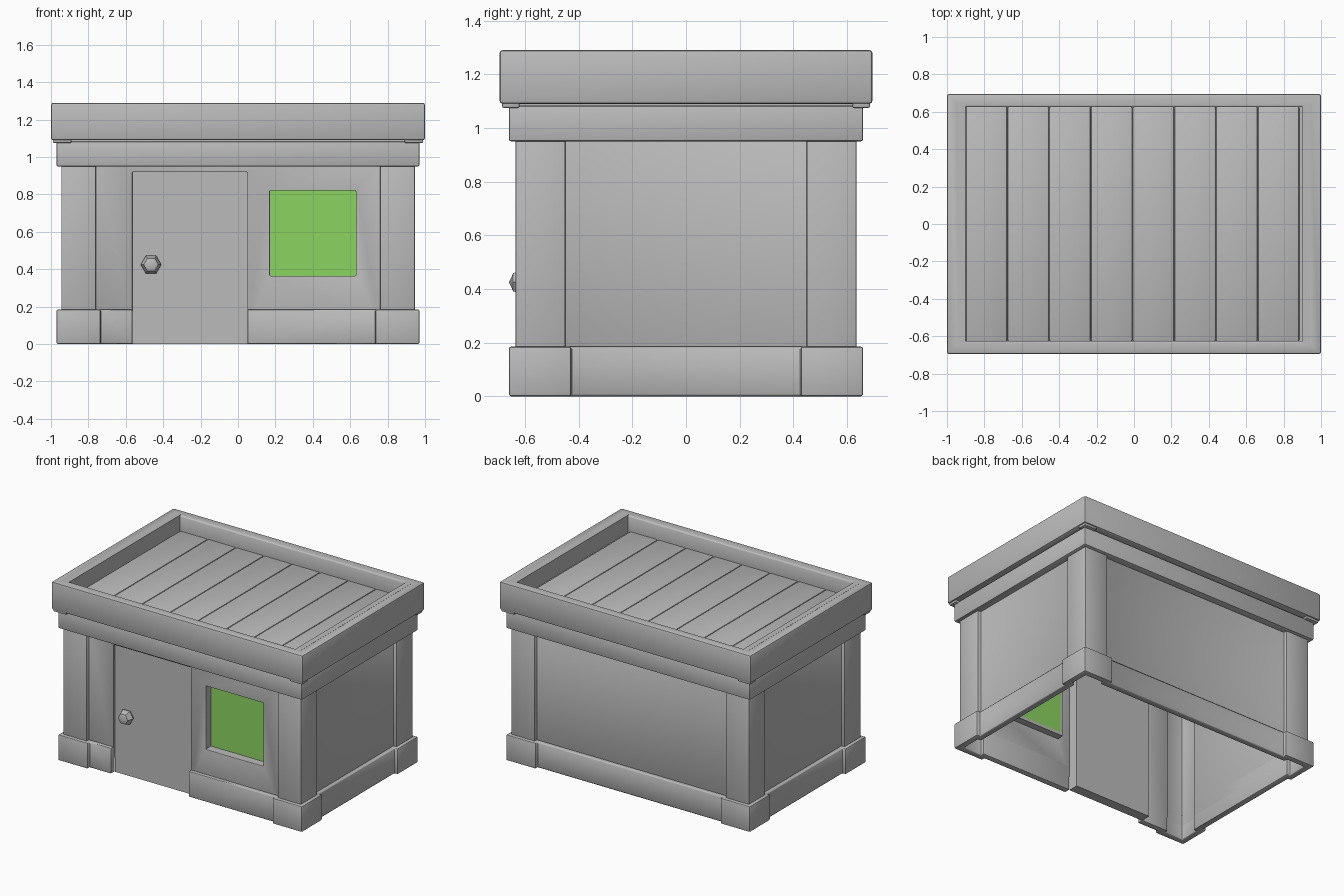
import bpy, bmesh, math
from mathutils import Matrix

if "Cube" in bpy.data.objects:
    bpy.data.objects.remove(bpy.data.objects["Cube"], do_unlink=True)


def material(name, color):
    m = bpy.data.materials.new(name)
    m.use_nodes = True
    m.diffuse_color = color
    m.node_tree.nodes["Principled BSDF"].inputs["Base Color"].default_value = color
    return m


GREY = material("plain grey", (0.5, 0.5, 0.5, 1))
GREEN = material("window green", (0.26, 0.66, 0.115, 1))


def new_object(name, bm, mat=GREY):
    mesh = bpy.data.meshes.new(name)
    bm.to_mesh(mesh)
    bm.free()
    mesh.materials.append(mat)
    ob = bpy.data.objects.new(name, mesh)
    bpy.context.collection.objects.link(ob)
    return ob


def box(name, xs, ys, zs, mat=GREY):
    bm = bmesh.new()
    spans = (xs, ys, zs)
    size = Matrix.Diagonal([b - a for a, b in spans] + [1])
    centre = Matrix.Translation([(a + b) / 2 for a, b in spans])
    bmesh.ops.create_cube(bm, size=1, matrix=centre @ size)
    return new_object(name, bm, mat)


def finish(ob, bevel=0, cutters=()):
    """Cut, bevel and shade a part."""
    for c in cutters:
        mod = ob.modifiers.new("cut", 'BOOLEAN')
        mod.object = c
        mod.solver = 'EXACT'
    if bevel:
        mod = ob.modifiers.new("bevel", 'BEVEL')
        mod.width = bevel
        mod.segments = 2
    bpy.ops.object.select_all(action='DESELECT')
    ob.select_set(True)
    bpy.context.view_layer.objects.active = ob
    bpy.ops.object.convert(target='MESH')
    bpy.ops.object.shade_smooth_by_angle(angle=math.radians(35))
    return ob


def rectangle(x, y):
    return [(x, y), (-x, y), (-x, -y), (x, -y)]


def pillared(x, y, px, py, step):
    """Counter-clockwise plan with a raised pillar at each corner."""
    quarter = [(x - step, py), (x, py), (x, y), (px, y), (px, y - step)]
    points = []
    for sx, sy in ((1, 1), (-1, 1), (-1, -1), (1, -1)):
        part = quarter if sx * sy > 0 else quarter[::-1]
        points += [(sx * a, sy * b) for a, b in part]
    return points


def ring(name, plan, z0, z1, thickness):
    """Upright hollow shell that grows inward from a plan."""
    bm = bmesh.new()
    low = [bm.verts.new((x, y, z0)) for x, y in plan]
    high = [bm.verts.new((x, y, z1)) for x, y in plan]
    for i in range(len(plan)):
        j = (i + 1) % len(plan)
        bm.faces.new((low[i], low[j], high[j], high[i]))
    ob = new_object(name, bm)
    mod = ob.modifiers.new("thickness", 'SOLIDIFY')
    mod.thickness = thickness
    mod.offset = -1
    mod.use_even_offset = True
    return ob


# Cutters for the doorway and the window
door_x, door_top = (-0.565, 0.05), 0.92
win_x, win_z = (0.17, 0.63), (0.365, 0.82)
door_cut = box("door_cutter", door_x, (-0.8, -0.5), (-0.1, door_top))
window_cut = box("window_cutter", win_x, (-0.8, -0.5), win_z)
for c in (door_cut, window_cut):
    c.hide_render = True

# Walls with corner pillars, and the skirting below
walls = ring("walls", pillared(0.945, 0.635, 0.76, 0.45, 0.025), 0.1, 1.0, 0.02)
finish(walls, 0.004, (door_cut, window_cut))
skirting = ring("skirting", pillared(0.97, 0.66, 0.735, 0.428, 0.025), 0, 0.185, 0.045)
finish(skirting, 0.008, (door_cut,))

# Window reveal and pane
reveal = box("window_reveal", (win_x[0] - 0.02, win_x[1] + 0.02), (-0.6, -0.54),
             (win_z[0] - 0.02, win_z[1] + 0.02))
finish(reveal, 0, (window_cut,))
finish(box("window_pane", win_x, (-0.55, -0.542), win_z, GREEN))

# Door and faceted knob
finish(box("door", door_x, (-0.592, -0.52), (0, door_top)))
bm = bmesh.new()
bmesh.ops.create_uvsphere(bm, u_segments=6, v_segments=4, radius=0.055)
knob = new_object("door_knob", bm)
knob.matrix_world = (Matrix.Translation((-0.465, -0.605, 0.425))
                     @ Matrix.Rotation(math.pi / 2, 4, 'X')
                     @ Matrix.Rotation(math.pi / 6, 4, 'Z'))
finish(knob)

# Band under the roof, shadow gap and parapet
finish(ring("upper_band", rectangle(0.97, 0.66), 0.95, 1.083, 0.07), 0.008)
finish(ring("gap_collar", rectangle(0.94, 0.645), 1.05, 1.12, 0.03))
finish(ring("parapet", rectangle(1.0, 0.695), 1.09, 1.29, 0.07), 0.012)
for side, sx in (("left", 1), ("right", -1)):
    finish(box("parapet_inner_" + side, sorted((sx * 0.9, sx * 0.94)),
               (-0.64, 0.64), (1.1, 1.29)))
    for end, sy in (("back", 1), ("front", -1)):
        finish(box(f"corner_lip_{end}_{side}", sorted((sx * 0.89, sx * 0.99)),
                   sorted((sy * 0.62, sy * 0.685)), (1.075, 1.11)), 0.006)

# Roof planks
count = 8
width = 1.784 / count
for i in range(count):
    x = -0.9 + i * width
    finish(box(f"roof_plank_{i + 1}", (x, x + width), (-0.63, 0.63), (1.14, 1.18)), 0.012)
finish(box("roof_deck", (-0.91, 0.91), (-0.64, 0.64), (1.13, 1.165)))

for c in (door_cut, window_cut):
    bpy.data.objects.remove(c, do_unlink=True)
